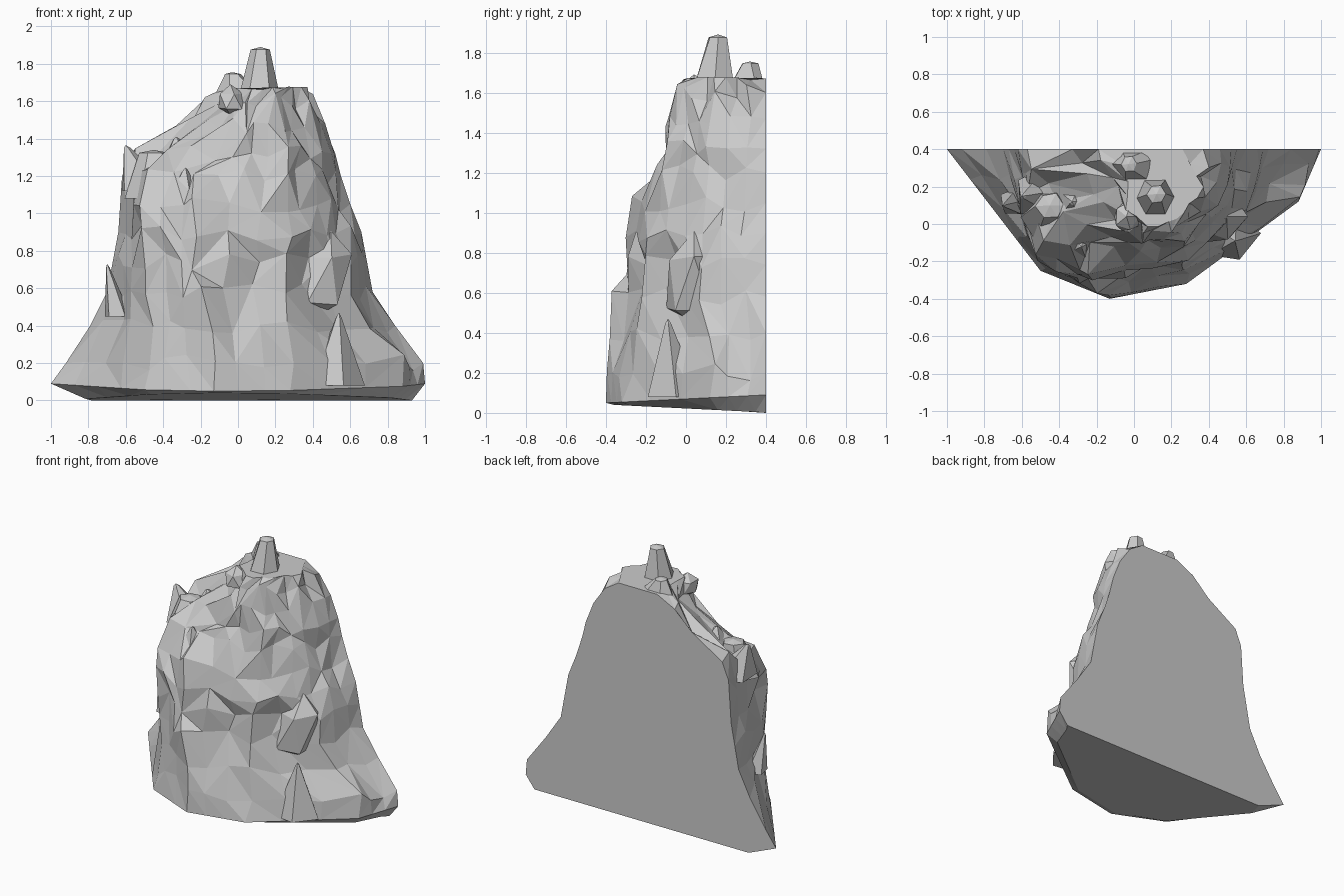
import bpy, bmesh, math, random
from mathutils import Vector

if "Cube" in bpy.data.objects:
    bpy.data.objects.remove(bpy.data.objects["Cube"])

random.seed(11)
BACK = 0.4
SEGS = (4, 3, 3, 3, 3)


def jit(a):
    return random.uniform(-a, a)


def finish(bm, name):
    for v in bm.verts:
        v.co.y = min(v.co.y, BACK)
    bmesh.ops.recalc_face_normals(bm, faces=bm.faces)
    me = bpy.data.meshes.new(name)
    bm.to_mesh(me)
    bm.free()
    ob = bpy.data.objects.new(name, me)
    bpy.context.collection.objects.link(ob)
    return ob


# Mountain levels: z, left end x, then left / front / right / far-right corners (x, y), right end x
levels = [
    (0.09, -1.00, -0.50, -0.25, -0.13, -0.40, 0.28, -0.32, 0.88, 0.12, 1.00),
    (0.20, -0.92, -0.49, -0.23, -0.13, -0.38, 0.30, -0.28, 0.86, 0.13, 0.99),
    (0.40, -0.79, -0.48, -0.23, -0.15, -0.37, 0.28, -0.23, 0.69, 0.10, 0.84),
    (0.58, -0.70, -0.50, -0.19, -0.22, -0.36, 0.25, -0.21, 0.60, 0.08, 0.72),
    (0.74, -0.67, -0.50, -0.20, -0.22, -0.31, 0.27, -0.20, 0.58, 0.07, 0.69),
    (0.90, -0.64, -0.51, -0.20, -0.22, -0.31, 0.28, -0.18, 0.54, 0.07, 0.66),
    (1.05, -0.63, -0.51, -0.17, -0.22, -0.26, 0.27, -0.14, 0.49, 0.08, 0.60),
    (1.20, -0.62, -0.50, -0.07, -0.10, -0.15, 0.25, -0.13, 0.46, 0.10, 0.55),
    (1.32, -0.57, -0.38, 0.05, -0.03, -0.11, 0.25, -0.08, 0.45, 0.12, 0.52),
    (1.47, -0.33, -0.16, 0.10, 0.03, -0.09, 0.24, -0.05, 0.42, 0.13, 0.46),
    (1.60, -0.19, -0.08, 0.11, 0.07, -0.06, 0.23, -0.01, 0.38, 0.16, 0.37),
    (1.67, -0.05, -0.03, 0.06, 0.13, -0.03, 0.27, 0.05, 0.36, 0.19, 0.26),
]
# Local dents (+) and bulges (-): x, z, radius, push along y
dents = [(0.36, 0.72, 0.10, 0.06), (0.10, 0.68, 0.12, 0.04),
         (-0.15, 1.12, 0.09, 0.04), (-0.42, 0.42, 0.10, 0.03),
         (0.17, 0.92, 0.09, -0.03)]


def plan(level):
    """Points along the corners of one level, from left back to right back."""
    xl, *c, xr = level[1:]
    pts = [(xl, BACK)] + list(zip(c[::2], c[1::2])) + [(xr, BACK)]
    out = [Vector(pts[0])]
    for a, b, n in zip(pts, pts[1:], SEGS):
        out += [Vector(a).lerp(Vector(b), i / n) for i in range(1, n + 1)]
    return out


bm = bmesh.new()
# Underside rim, slightly inset and lifted toward the front
rows = [[]]
base = plan(levels[0])
last = len(base) - 1
for i, p in enumerate(base):
    f = (BACK - p.y) / 0.8
    x = {0: -0.78, last: 0.93}.get(i, p.x * 0.93)
    y = BACK if i in (0, last) else p.y + 0.04
    rows[0].append(bm.verts.new((x, y, 0.04 * f)))
for k, lev in enumerate(levels):
    row = []
    for i, p in enumerate(plan(lev)):
        x, y, z = p.x, p.y, lev[0]
        if k == 0:
            z -= 0.04 * (BACK - y) / 0.8
        elif 0 < i < last:
            top = k == len(levels) - 1
            x += jit(0.015 if top else 0.028)
            z += jit(0.008 if top else 0.045)
            y += jit(0.022)
            for dx, dz, r, d in dents:
                y += d * math.exp(-((x - dx) ** 2 + (z - dz) ** 2) / r ** 2)
        row.append(bm.verts.new((x, y, z)))
    rows.append(row)
for a, b in zip(rows, rows[1:]):
    for i in range(last):
        q = [a[i], a[i + 1], b[i + 1], b[i]]
        if random.random() < 0.5:
            q = q[1:] + q[:1]
        bm.faces.new((q[0], q[1], q[2]))
        bm.faces.new((q[0], q[2], q[3]))
# Flat back, underside and summit plateau
bm.faces.new([r[0] for r in rows] + [r[-1] for r in reversed(rows)])
bm.faces.new(rows[0])
bm.faces.new(rows[-1])
finish(bm, "mountain")


# Faceted crag: uneven ring at the base, smaller ring near the tip, blunt apex
def crag(name, base, tip, r, r_tip, sides=6, rough=0.15):
    b, t = Vector(base), Vector(tip)
    m = bmesh.new()
    rings = []
    for p, rad in ((b, r), (b.lerp(t, 0.94), r_tip)):
        off = random.random() * rough
        rings.append([m.verts.new((
            p.x + rad * (1 + jit(rough)) * math.cos(math.tau * (i + off) / sides),
            p.y + rad * (1 + jit(rough)) * math.sin(math.tau * (i + off) / sides),
            p.z)) for i in range(sides)])
    top = m.verts.new(t)
    m.faces.new(rings[0])
    for i in range(sides):
        j = (i + 1) % sides
        m.faces.new((rings[0][i], rings[0][j], rings[1][j], rings[1][i]))
        m.faces.new((rings[1][i], rings[1][j], top))
    return finish(m, name)


crag("summit_spire", (0.115, 0.14, 1.65), (0.12, 0.16, 1.89), 0.11, 0.05, 6, 0.08)
crag("summit_back_lump", (0.02, 0.34, 1.60), (-0.03, 0.32, 1.755), 0.16, 0.04)
crag("left_shoulder_peak", (-0.49, 0.17, 1.12), (-0.60, 0.15, 1.365), 0.15, 0.02, 5)
crag("shoulder_ledge", (-0.45, 0.05, 1.08), (-0.45, 0.10, 1.34), 0.17, 0.07, 6)
crag("middle_shoulder_peak", (-0.31, 0.12, 1.20), (-0.33, 0.12, 1.41), 0.16, 0.02, 5)
crag("front_shoulder_peak", (-0.31, -0.07, 0.98), (-0.28, -0.12, 1.245), 0.17, 0.015, 5)
crag("foot_spire", (0.51, -0.06, 0.08), (0.54, -0.09, 0.47), 0.15, 0.015, 5)
crag("left_small_spike", (-0.64, 0.12, 0.45), (-0.70, 0.10, 0.73), 0.08, 0.01, 5)


# Angular boulder with a flat cut underneath
def boulder(name, loc, size, floor=-1.0, lean=0.0):
    m = bmesh.new()
    bmesh.ops.create_icosphere(m, subdivisions=1, radius=1)
    for v in m.verts:
        c = v.co * (1 + jit(0.12))
        c.z = max(c.z, floor)
        c.x += lean * c.z
        v.co = Vector([l + s * a for l, s, a in zip(loc, size, c)])
    return finish(m, name)


boulder("overhang_boulder", (0.44, 0.04, 0.65), (0.15, 0.16, 0.28), -0.75, 0.4)
boulder("upper_knob", (-0.04, 0.04, 1.60), (0.08, 0.09, 0.09), -0.8)
